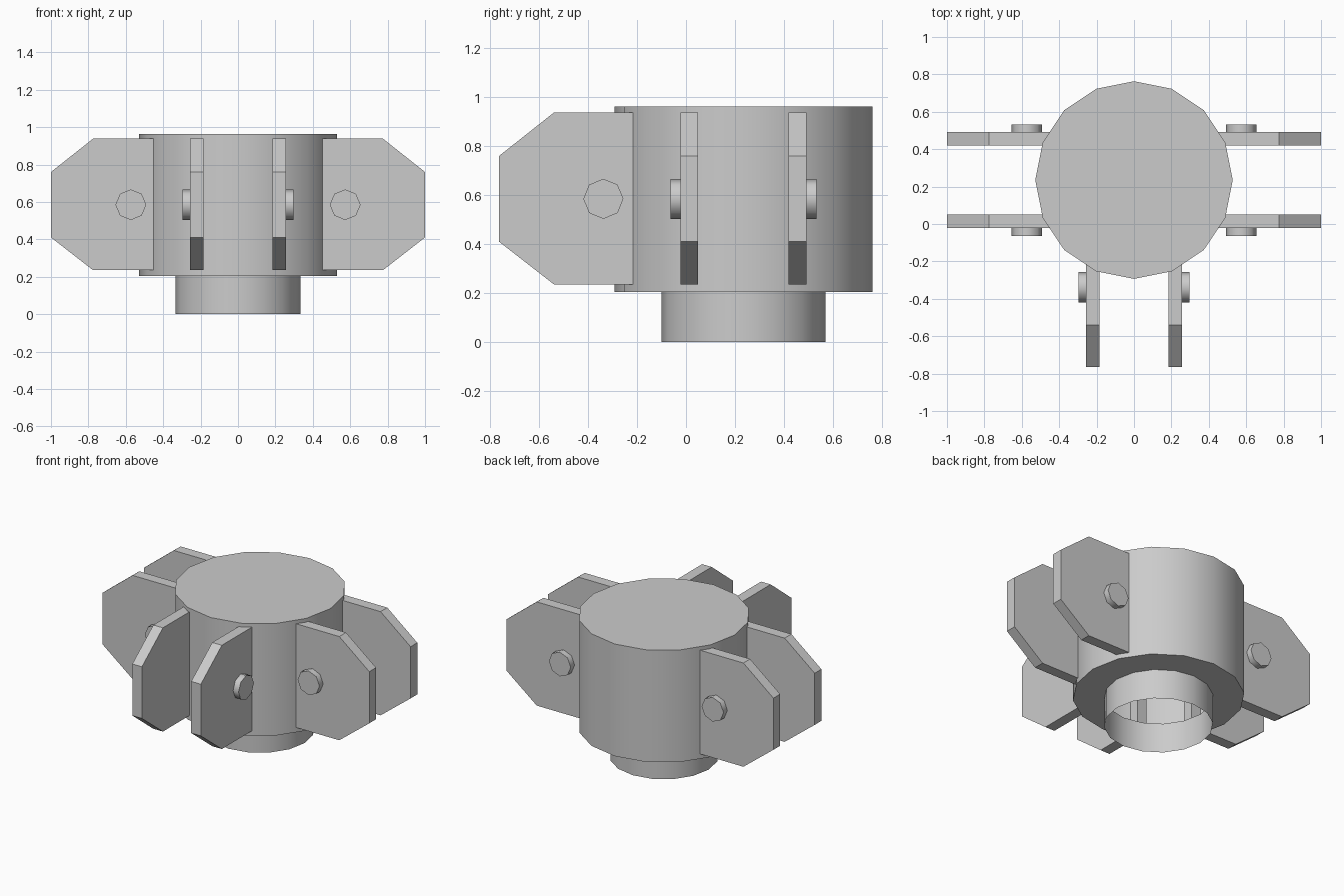
import bpy
import bmesh
from math import cos, sin, pi, radians
from mathutils import Matrix, Vector

old = bpy.data.objects.get("Cube")
if old:
    bpy.data.objects.remove(old, do_unlink=True)

grey = bpy.data.materials.new("plain grey")
grey.use_nodes = True
grey.diffuse_color = (0.6, 0.6, 0.6, 1)
grey.node_tree.nodes["Principled BSDF"].inputs["Base Color"].default_value = (0.6, 0.6, 0.6, 1)

AXIS = Matrix.Translation((0, 0.235, 0))   # vertical axis of the hub


def finish(name, bm, matrix, smooth_angle=0):
    """Turn a bmesh into an object, smoothing edges flatter than the angle."""
    bm.normal_update()
    for face in bm.faces:
        face.smooth = smooth_angle > 0
    for edge in bm.edges:
        edge.smooth = len(edge.link_faces) == 2 and edge.calc_face_angle() < radians(smooth_angle)
    mesh = bpy.data.meshes.new(name)
    bm.to_mesh(mesh)
    bm.free()
    mesh.materials.append(grey)
    obj = bpy.data.objects.new(name, mesh)
    obj.matrix_world = matrix
    bpy.context.collection.objects.link(obj)


def lathe(name, profile, sides, matrix, cap_top=False, smooth_angle=30):
    """Spin (radius, height) points round the z axis."""
    bm = bmesh.new()
    rings = [[bm.verts.new((r * cos(2 * pi * i / sides), r * sin(2 * pi * i / sides), z))
              for i in range(sides)] for r, z in profile]
    for low, high in zip(rings, rings[1:]):
        for i in range(sides):
            j = (i + 1) % sides
            bm.faces.new((low[i], low[j], high[j], high[i]))
    if cap_top:
        bm.faces.new(rings[-1])
    finish(name, bm, matrix, smooth_angle)


def plate(name, outline, y0, y1, matrix):
    """Extrude an (x, z) outline from y0 to y1."""
    bm = bmesh.new()
    face = bm.faces.new([bm.verts.new((x, y0, z)) for x, z in outline])
    out = bmesh.ops.extrude_face_region(bm, geom=[face])
    moved = [v for v in out["geom"] if isinstance(v, bmesh.types.BMVert)]
    bmesh.ops.translate(bm, verts=moved, vec=Vector((0, y1 - y0, 0)))
    bmesh.ops.recalc_face_normals(bm, faces=bm.faces)
    finish(name, bm, matrix)


# Hollow hub, open underneath through the neck
lathe("hub_body", [(0.335, 0.203), (0.528, 0.203), (0.528, 0.963)], 16, AXIS, cap_top=True)
lathe("hub_neck", [(0.335, 0), (0.335, 0.203)], 16, AXIS)

# Three pairs of lugs, each lug with a bolt head on its outer face
LUG = [(0.42, 0.235), (0.775, 0.235), (1.0, 0.41), (1.0, 0.76), (0.775, 0.938), (0.42, 0.938)]
for side, angle in (("left", 0), ("right", 180), ("front", -90)):
    turn = AXIS @ Matrix.Rotation(radians(angle), 4, "Z")
    for label, sign in (("a", 1), ("b", -1)):
        plate(f"{side}_lug_{label}", LUG, sign * 0.185, sign * 0.257, turn)
        seat = Matrix.Translation((0.573, sign * 0.257, 0.585)) @ Matrix.Rotation(-sign * pi / 2, 4, "X")
        lathe(f"{side}_bolt_{label}", [(0.082, -0.005), (0.082, 0.041)], 8, turn @ seat,
              cap_top=True, smooth_angle=50)
